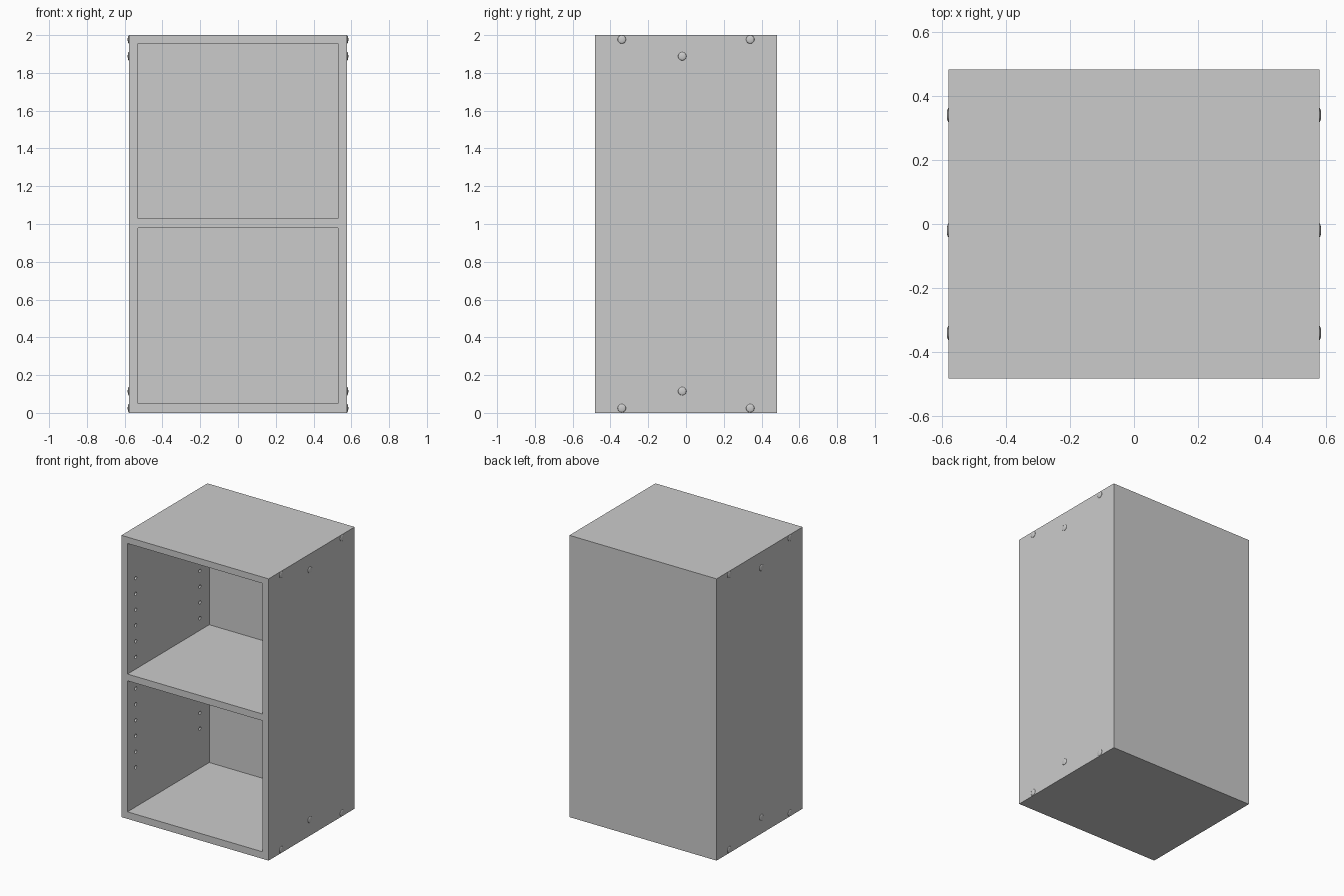
import bpy, bmesh, math
from mathutils import Matrix

if "Cube" in bpy.data.objects:
    bpy.data.objects.remove(bpy.data.objects["Cube"])

W, D, H, T = 0.578, 0.4825, 2.0, 0.048   # half width, half depth, height, board thickness

mat = bpy.data.materials.new("light grey board")
mat.diffuse_color = (0.6, 0.6, 0.6, 1)
mat.use_nodes = True
mat.node_tree.nodes["Principled BSDF"].inputs["Base Color"].default_value = mat.diffuse_color


def finish(bm, name):
    bmesh.ops.recalc_face_normals(bm, faces=bm.faces)
    me = bpy.data.meshes.new(name)
    bm.to_mesh(me)
    bm.free()
    me.materials.append(mat)
    ob = bpy.data.objects.new(name, me)
    bpy.context.collection.objects.link(ob)
    return ob


def board(name, z0, z1):
    """Horizontal board fitted inside the shell, flush with its front."""
    y0, y1 = -D, D - T
    bm = bmesh.new()
    bmesh.ops.create_cube(bm, size=1, matrix=Matrix.Translation((0, (y0 + y1) / 2, (z0 + z1) / 2))
                          @ Matrix.Diagonal((2 * (W - T), y1 - y0, z1 - z0, 1)))
    return finish(bm, name)


# Sides and back: one U-shaped outline extruded upwards
outline = [(-W, -D), (-W + T, -D), (-W + T, D - T), (W - T, D - T),
           (W - T, -D), (W, -D), (W, D), (-W, D)]
bm = bmesh.new()
base = bm.faces.new([bm.verts.new((x, y, 0)) for x, y in outline])
top = bmesh.ops.extrude_face_region(bm, geom=[base])["geom"]
bmesh.ops.translate(bm, vec=(0, 0, H), verts=[v for v in top if isinstance(v, bmesh.types.BMVert)])
shell = finish(bm, "side_and_back_shell")

# Rows of shelf pin holes on the inner side faces
bm = bmesh.new()
for side in (-1, 1):
    for y in (-0.39, 0.33):
        for i in range(13):
            z = 0.33 + i * 0.112
            bmesh.ops.create_cone(bm, cap_ends=True, segments=12, radius1=0.012, radius2=0.012, depth=0.05,
                                  matrix=Matrix.Translation((side * (W - T), y, z))
                                  @ Matrix.Rotation(math.pi / 2, 4, 'Y'))
cutter = finish(bm, "pin_hole_cutter")
cutter.hide_render = True
mod = shell.modifiers.new("pin_holes", 'BOOLEAN')
mod.operation = 'DIFFERENCE'
mod.solver = 'EXACT'
mod.object = cutter
bpy.context.view_layer.objects.active = shell
bpy.ops.object.modifier_apply(modifier=mod.name)
bpy.data.objects.remove(cutter)

# Bottom, shelf and top boards
board("bottom_board", 0.0, 0.05)
board("middle_shelf", 0.98, 1.028)
board("top_board", 1.955, H)

# Domed screw caps on both outer sides
bm = bmesh.new()
for side in (-1, 1):
    for y, z in ((-0.34, 0.025), (0.34, 0.025), (-0.02, 0.115),
                 (-0.02, 1.888), (-0.34, 1.977), (0.34, 1.977)):
        bmesh.ops.create_uvsphere(bm, u_segments=20, v_segments=10, radius=1,
                                  matrix=Matrix.Translation((side * W, y, z))
                                  @ Matrix.Diagonal((0.006, 0.022, 0.022, 1)))
caps = finish(bm, "screw_caps")
for p in caps.data.polygons:
    p.use_smooth = True
